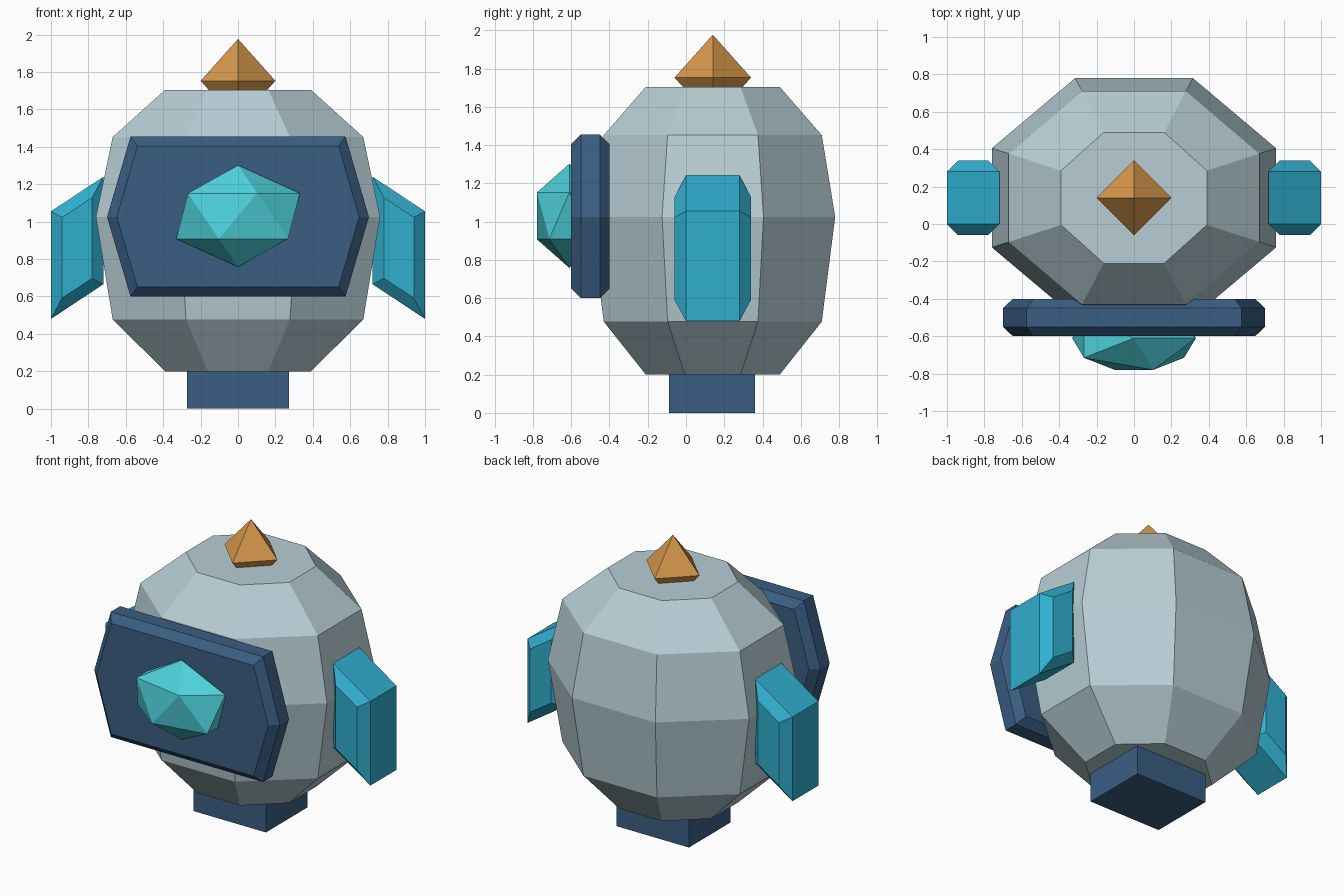
import bpy, bmesh, math
from mathutils import Matrix

if "Cube" in bpy.data.objects:
    bpy.data.objects.remove(bpy.data.objects["Cube"])


def material(name, r, g, b):
    lin = [((c / 255 + 0.055) / 1.055) ** 2.4 for c in (r, g, b)]
    m = bpy.data.materials.new(name)
    m.diffuse_color = (*lin, 1)
    m.use_nodes = True
    m.node_tree.nodes["Principled BSDF"].inputs["Base Color"].default_value = m.diffuse_color
    return m


GREY = material("pale_grey", 183, 206, 213)
NAVY = material("navy", 58, 94, 131)
TEAL = material("bright_teal", 48, 175, 207)
AQUA = material("aqua", 78, 210, 220)
GOLD = material("gold", 215, 152, 76)


def finish(name, bm, mat):
    bmesh.ops.recalc_face_normals(bm, faces=bm.faces)
    mesh = bpy.data.meshes.new(name)
    bm.to_mesh(mesh)
    bm.free()
    mesh.materials.append(mat)
    obj = bpy.data.objects.new(name, mesh)
    bpy.context.collection.objects.link(obj)
    return obj


def stacked_rings(name, rings, sides, phase, cy, mat):
    """Loft of (z, x radius, y radius) rings; a zero radius makes a point."""
    bm = bmesh.new()
    loops = []
    for z, rx, ry in rings:
        angles = [phase + math.tau * i / sides for i in range(sides)]
        loops.append([bm.verts.new((rx * math.cos(a), cy + ry * math.sin(a), z)) for a in angles])
    for a, b in zip(loops, loops[1:]):
        for i in range(sides):
            j = (i + 1) % sides
            bm.faces.new((a[i], a[j], b[j], b[i]))
    for loop, ring in ((loops[0], rings[0]), (loops[-1], rings[-1])):
        if ring[1] > 0:
            bm.faces.new(loop)
    bmesh.ops.remove_doubles(bm, verts=bm.verts, dist=1e-4)
    return finish(name, bm, mat)


def chamfered_plate(name, outline, y0, y1, chamfer, mat):
    """Prism of an x-z outline along y, with both end faces chamfered."""
    bm = bmesh.new()
    a, b = ([bm.verts.new((x, y, z)) for x, z in outline]
            for y in (y0 + chamfer, y1 - chamfer))
    caps = [bm.faces.new(a), bm.faces.new(b)]
    n = len(outline)
    for i in range(n):
        j = (i + 1) % n
        bm.faces.new((a[i], a[j], b[j], b[i]))
    bmesh.ops.recalc_face_normals(bm, faces=bm.faces)
    bmesh.ops.inset_individual(bm, faces=caps, thickness=chamfer, use_even_offset=True)
    for cap, y in zip(caps, (y0, y1)):
        for v in cap.verts:
            v.co.y = y
    return finish(name, bm, mat)


# Eight-sided head shell (flat-to-flat radii turned into corner radii)
k = 1 / math.cos(math.pi / 8)
shell = [(0.20, 0.39, 0.35), (0.477, 0.67, 0.57), (1.025, 0.76, 0.64),
         (1.452, 0.67, 0.57), (1.705, 0.39, 0.35)]
stacked_rings("head_shell", [(z, rx * k, ry * k) for z, rx, ry in shell],
              8, math.pi / 8, 0.14, GREY)

# Top spike, an octahedron half sunk into the head
stacked_rings("top_spike", [(1.53, 0, 0), (1.753, 0.2, 0.2), (1.977, 0, 0)],
              4, 0, 0.14, GOLD)

# Neck block
bm = bmesh.new()
bmesh.ops.create_cube(bm, size=1, matrix=Matrix.Translation((0, 0.135, 0.125))
                      @ Matrix.Diagonal((0.548, 0.45, 0.25, 1)))
finish("neck", bm, NAVY)

# Hexagonal face plate
chamfered_plate("face_plate",
                [(-0.7, 1.025), (-0.575, 1.455), (0.575, 1.455),
                 (0.7, 1.025), (0.575, 0.6), (-0.575, 0.6)],
                -0.6, -0.4, 0.05, NAVY)

# Faceted eye gem
bm = bmesh.new()
bmesh.ops.create_icosphere(bm, subdivisions=1, radius=1,
                           matrix=Matrix.Translation((0, -0.61, 1.03))
                           @ Matrix.Diagonal((0.37, 0.2, 0.272, 1)))
finish("eye_gem", bm, AQUA)

# Slanted ear fins, mirrored across x
ears = chamfered_plate("ear_fins",
                       [(0.72, 1.24), (1.0, 1.055), (1.0, 0.48), (0.72, 0.665)],
                       -0.06, 0.34, 0.06, TEAL)
ears.modifiers.new("mirror", 'MIRROR').use_axis[0] = True
